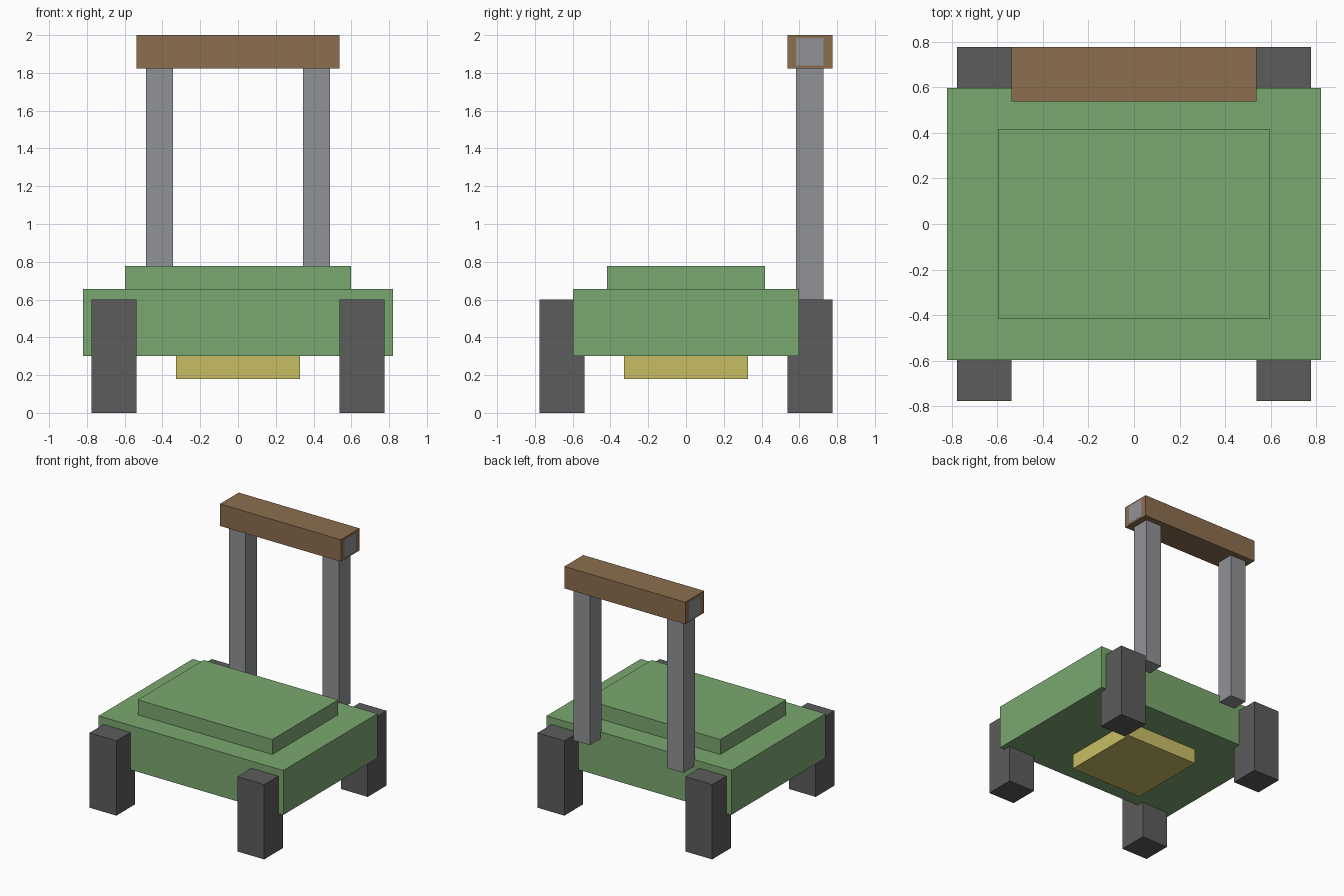
import bpy

cube = bpy.data.objects.get("Cube")
if cube:
    bpy.data.objects.remove(cube, do_unlink=True)


def make_material(name, rgb):
    """Flat material from linear colour values."""
    mat = bpy.data.materials.new(name)
    mat.use_nodes = True
    mat.diffuse_color = (*rgb, 1)
    shader = next(n for n in mat.node_tree.nodes if n.type == 'BSDF_PRINCIPLED')
    shader.inputs["Base Color"].default_value = (*rgb, 1)
    return mat


green = make_material("leaf green", (0.195, 0.386, 0.162))
charcoal = make_material("charcoal", (0.107, 0.107, 0.107))
brown = make_material("wood brown", (0.258, 0.156, 0.078))
grey = make_material("metal grey", (0.283, 0.287, 0.305))
yellow = make_material("straw yellow", (0.584, 0.515, 0.130))


def box(name, low, high, mat):
    """Axis-aligned box between two opposite corners."""
    bpy.ops.mesh.primitive_cube_add(
        size=1, location=[(a + b) / 2 for a, b in zip(low, high)])
    obj = bpy.context.object
    obj.name = name
    obj.scale = [b - a for a, b in zip(low, high)]
    bpy.ops.object.transform_apply(location=False, rotation=False, scale=True)
    obj.data.materials.append(mat)
    return obj


# Body, raised top and underside block
box("body", (-0.82, -0.597, 0.3), (0.82, 0.597, 0.657), green)
box("top_panel", (-0.597, -0.418, 0.657), (0.597, 0.418, 0.777), green)
box("underside_block", (-0.328, -0.328, 0.18), (0.328, 0.328, 0.3), yellow)

# Legs and handle posts, mirrored left and right
for side, sx in (("left", 1), ("right", -1)):
    x0, x1 = sorted((sx * 0.537, sx * 0.776))
    for end, sy in (("front", -1), ("back", 1)):
        y0, y1 = sorted((sy * 0.537, sy * 0.776))
        box(f"{end}_{side}_leg", (x0, y0, 0), (x1, y1, 0.6), charcoal)
    x0, x1 = sorted((sx * 0.343, sx * 0.488))
    box(f"{side}_handle_post", (x0, 0.583, 0.6), (x1, 0.729, 1.9), grey)

# Wooden grip around a metal crossbar whose ends show
box("handle_grip", (-0.537, 0.537, 1.824), (0.537, 0.776, 2.0), brown)
box("handle_crossbar", (-0.538, 0.583, 1.84), (0.538, 0.729, 1.985), grey)
